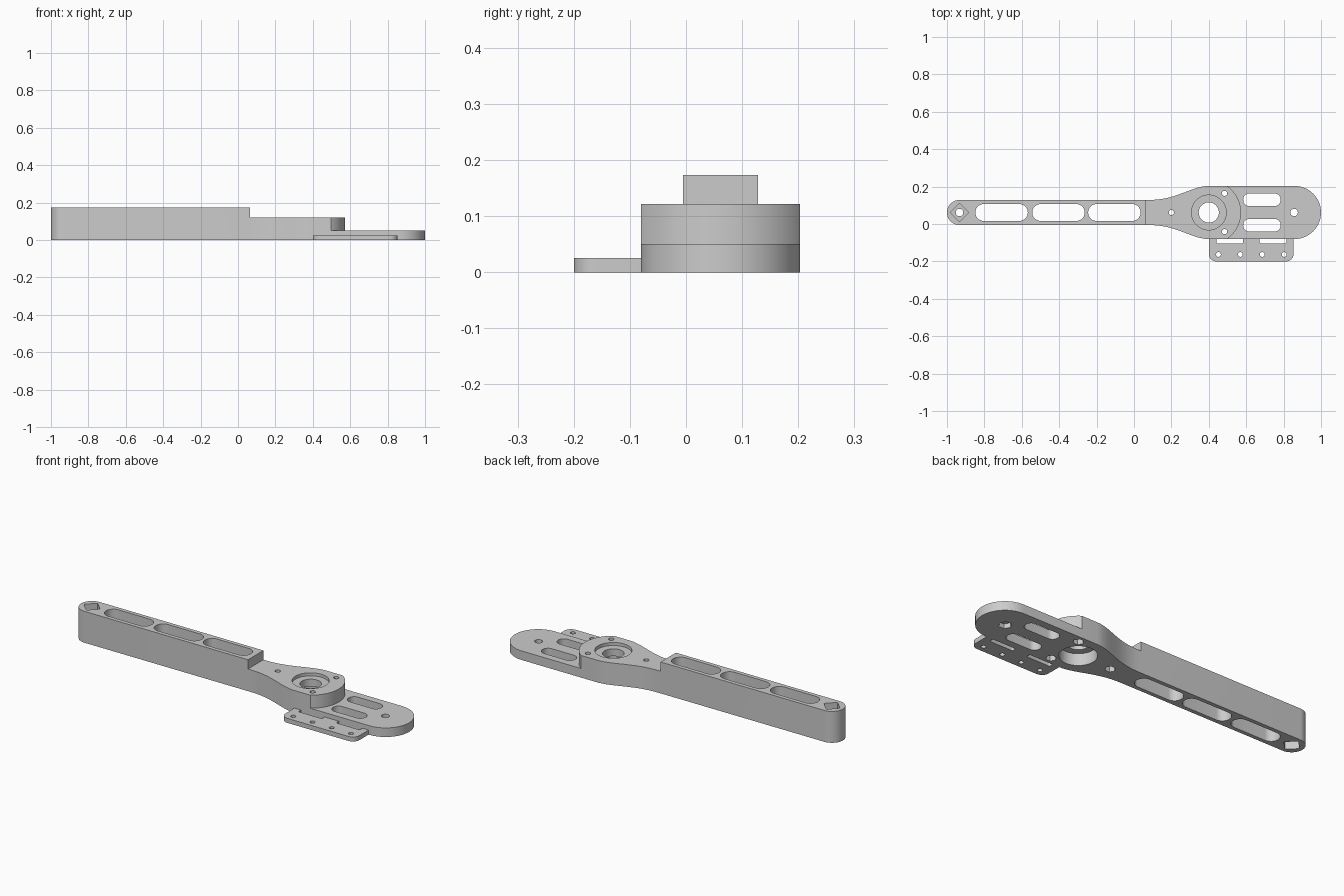
import bpy, bmesh, math

if "Cube" in bpy.data.objects:
    bpy.data.objects.remove(bpy.data.objects["Cube"], do_unlink=True)

grey = bpy.data.materials.new("light grey plastic")
grey.use_nodes = True
grey.diffuse_color = (0.6, 0.6, 0.6, 1)
grey.node_tree.nodes["Principled BSDF"].inputs["Base Color"].default_value = (0.6, 0.6, 0.6, 1)

MID = 0.0615       # centre line of the arm
HUB_X = 0.40
ARM_HALF, HUB_HALF = 0.067, 0.142
BELOW, ABOVE = -0.05, 0.3


def arc(cx, cy, r, start, end, n):
    angles = [math.radians(start + (end - start) * i / n) for i in range(n + 1)]
    return [(cx + r * math.cos(a), cy + r * math.sin(a)) for a in angles]


def ring(cx, cy, r, n=32):
    return arc(cx, cy, r, 0, 360, n)[:-1]


def rounded(cx, cy, hx, hy, r, n=10):
    pts = []
    for k, (sx, sy) in enumerate([(1, 1), (-1, 1), (-1, -1), (1, -1)]):
        pts += arc(cx + sx * (hx - r), cy + sy * (hy - r), r, 90 * k, 90 * k + 90, n)
    return pts


def prism(name, pts, z0, z1):
    bm = bmesh.new()
    face = bm.faces.new([bm.verts.new((x, y, z0)) for x, y in pts])
    out = bmesh.ops.extrude_face_region(bm, geom=[face])
    top = [v for v in out["geom"] if isinstance(v, bmesh.types.BMVert)]
    bmesh.ops.translate(bm, verts=top, vec=(0, 0, z1 - z0))
    bmesh.ops.remove_doubles(bm, verts=bm.verts, dist=1e-5)
    bmesh.ops.recalc_face_normals(bm, faces=bm.faces)
    mesh = bpy.data.meshes.new(name)
    bm.to_mesh(mesh)
    bm.free()
    mesh.materials.append(grey)
    obj = bpy.data.objects.new(name, mesh)
    bpy.context.collection.objects.link(obj)
    return obj


def activate(obj):
    bpy.ops.object.select_all(action="DESELECT")
    obj.select_set(True)
    bpy.context.view_layer.objects.active = obj


def cut(obj, pts, z0=BELOW, z1=ABOVE):
    cutter = prism("cutter", pts, z0, z1)
    cutter.hide_render = True
    mod = obj.modifiers.new("cut", "BOOLEAN")
    mod.operation, mod.solver, mod.object = "DIFFERENCE", "EXACT", cutter
    activate(obj)
    bpy.ops.object.modifier_apply(modifier=mod.name)
    bpy.data.objects.remove(cutter, do_unlink=True)


# Body outline: rounded arm tip, flare into the hub, rounded plate end
flare = []
for i in range(21):
    t = i / 20
    s = t ** 1.3
    flare.append((0.065 + 0.335 * t,
                  ARM_HALF + (HUB_HALF - ARM_HALF) * s * s * (3 - 2 * s)))
outline = arc(-1 + ARM_HALF, MID, ARM_HALF, 90, 270, 24)
outline += [(x, MID - h) for x, h in flare]
outline += arc(1 - HUB_HALF, MID, HUB_HALF, -90, 90, 32)
outline += [(x, MID + h) for x, h in reversed(flare)]
body = prism("arm_body", outline, 0, 0.173)

# Steps down from arm to hub, and from hub to plate
cut(body, [(0.065, -0.5), (1.2, -0.5), (1.2, 0.5), (0.065, 0.5)], 0.122)
cut(body, arc(HUB_X, MID, 0.172, 70, -70, 40) + [(1.2, -0.3), (1.2, 0.4)], 0.05)

# Lightening slots in arm and plate
for x in (-0.708, -0.404, -0.105):
    cut(body, rounded(x, MID, 0.14, 0.045, 0.044))
for side in (-1, 1):
    cut(body, rounded(0.684, MID + side * 0.068, 0.1, 0.034, 0.033))

# Arm tip: through hole with square pockets on both faces
tip = -1 + ARM_HALF
cut(body, ring(tip, MID, 0.02))
cut(body, ring(tip, MID, 0.049, 4), 0.13)
cut(body, ring(tip, MID, 0.049, 4), BELOW, 0.045)

# Hub bore with a recess above and a deeper one below
cut(body, ring(HUB_X, MID, 0.054, 48))
cut(body, ring(HUB_X, MID, 0.093, 48), 0.105)
cut(body, ring(HUB_X, MID, 0.093, 48), BELOW, 0.065)

# Screw holes with hexagonal pockets underneath
for x, dy, r, depth in ((0.2, 0, 0.014, 0.04), (0.484, 0.102, 0.014, 0.04),
                        (0.484, -0.102, 0.014, 0.04), (0.856, 0, 0.02, 0.025)):
    cut(body, ring(x, MID + dy, r, 24))
    cut(body, ring(x, MID + dy, r + 0.013, 6), BELOW, depth)

# Thin side tab with notches along the body and a row of screw holes
corner = 0.04
tab_outline = [(0.853, -0.08), (0.4, -0.08)]
tab_outline += arc(0.4 + corner, -0.2 + corner, corner, 180, 270, 10)
tab_outline += arc(0.853 - corner, -0.2 + corner, corner, 270, 360, 10)
tab = prism("side_tab", tab_outline, 0, 0.025)
for x in (0.512, 0.743):
    cut(tab, rounded(x, -0.084, 0.072, 0.02, 0.008, 4))
for i in range(4):
    cut(tab, ring(0.451 + 0.1175 * i, -0.163, 0.013, 24))

for obj in (body, tab):
    activate(obj)
    bpy.ops.object.shade_smooth_by_angle(angle=math.radians(30))
